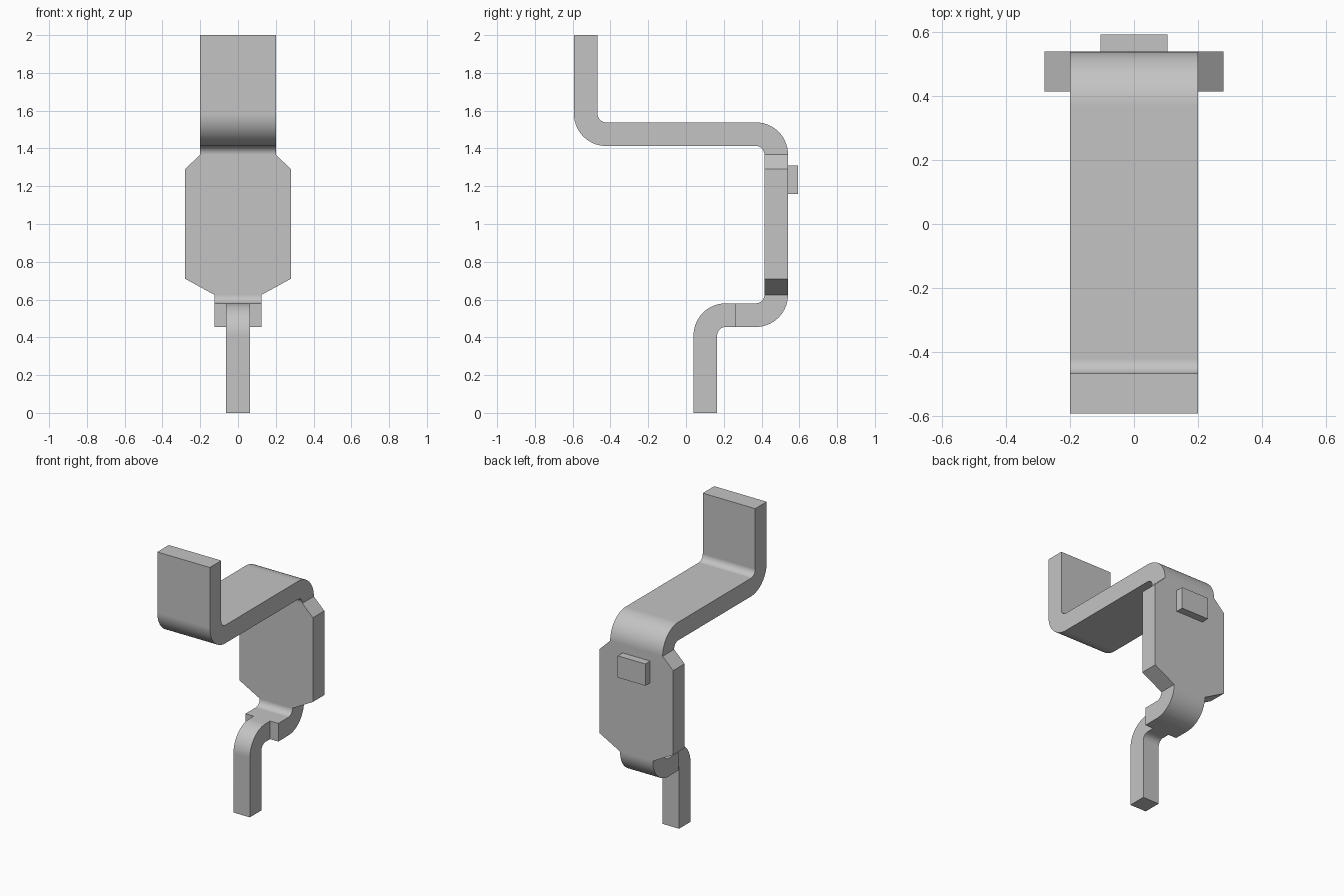
import bpy
import bmesh
from math import cos, sin, radians

if "Cube" in bpy.data.objects:
    bpy.data.objects.remove(bpy.data.objects["Cube"], do_unlink=True)

THICK = 0.125       # sheet thickness
BEND = 0.1075       # bend radius at the middle of the sheet
STEPS = 14

metal = bpy.data.materials.new("plain grey metal")
metal.use_nodes = True
GREY = (0.55, 0.55, 0.55, 1)
metal.diffuse_color = GREY
metal.node_tree.nodes["Principled BSDF"].inputs["Base Color"].default_value = GREY


def finish(name, bm):
    bmesh.ops.recalc_face_normals(bm, faces=bm.faces)
    mesh = bpy.data.meshes.new(name)
    bm.to_mesh(mesh)
    bm.free()
    mesh.materials.append(metal)
    obj = bpy.data.objects.new(name, mesh)
    bpy.context.collection.objects.link(obj)
    bpy.ops.object.select_all(action="DESELECT")
    obj.select_set(True)
    bpy.context.view_layer.objects.active = obj
    bpy.ops.object.shade_smooth_by_angle(angle=radians(30))
    mod = obj.modifiers.new("flat face normals", "WEIGHTED_NORMAL")
    mod.keep_sharp = True
    return obj


def bend(cy, cz, start, end, side, half):
    """Stations (y, z, normal y, normal z, half width) round one bend."""
    out = []
    for i in range(STEPS + 1):
        a = radians(start + (end - start) * i / STEPS)
        out.append((cy + BEND * cos(a), cz + BEND * sin(a),
                    side * cos(a), side * sin(a), half))
    return out


def strip(name, stations):
    """Sweep a rectangular section through the stations."""
    bm = bmesh.new()
    rings = []
    for y, z, ny, nz, half in stations:
        rings.append([bm.verts.new((sx * half, y + s * ny * THICK / 2, z + s * nz * THICK / 2))
                      for sx, s in ((-1, -1), (1, -1), (1, 1), (-1, 1))])
    for a, b in zip(rings, rings[1:]):
        for i in range(4):
            j = (i + 1) % 4
            bm.faces.new((a[i], a[j], b[j], b[i]))
    bm.faces.new(rings[0])
    bm.faces.new(rings[-1][::-1])
    return finish(name, bm)


# Upright end, arm, wide back plate and lower shelf: one folded strip
BACK = 0.37 + BEND
SHELF = 0.625 - BEND
path = [(-0.423 - BEND, 2.0, 1, 0, 0.2)]
path += bend(-0.423, 1.583, 180, 270, -1, 0.2)
path += bend(0.37, 1.368, 90, 0, 1, 0.2)
path += [(BACK, 1.29, 1, 0, 0.28), (BACK, 0.71, 1, 0, 0.28)]
path += bend(0.37, 0.625, 0, -90, 1, 0.125)
path += [(0.26, SHELF, 0, -1, 0.125)]
strip("folded_bracket", path)

# Narrow tongue bent down from the shelf
path = [(0.26, SHELF, 0, -1, 0.0625)]
path += bend(0.21, SHELF - BEND, 90, 180, -1, 0.0625)
path += [(0.21 - BEND, 0.0, 1, 0, 0.0625)]
strip("lower_tongue", path)

# Small raised block on the back plate
bm = bmesh.new()
bmesh.ops.create_cube(bm, size=1)
for v in bm.verts:
    v.co = (v.co.x * 0.21, 0.5665 + v.co.y * 0.053, 1.235 + v.co.z * 0.15)
finish("rear_block", bm)
